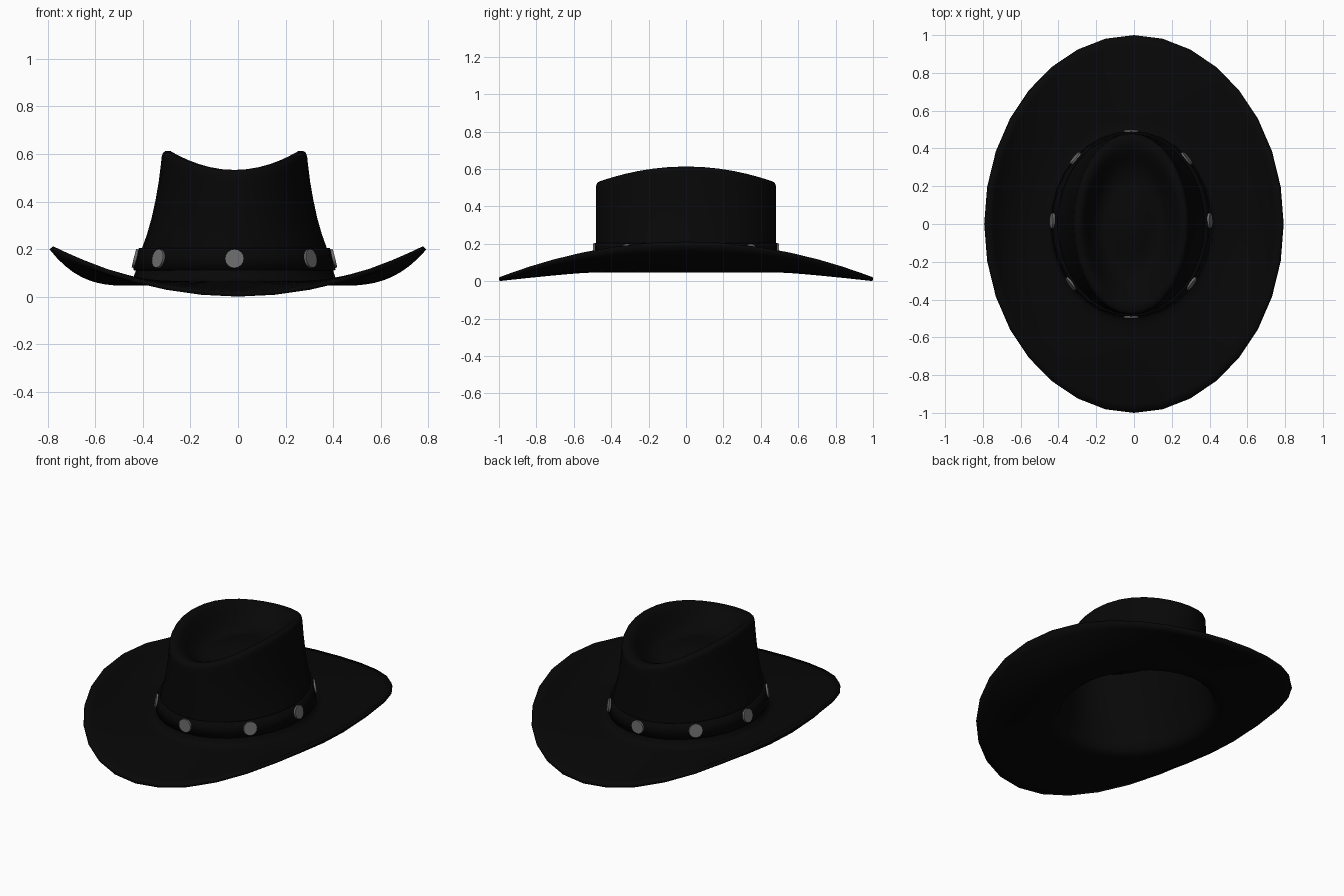
import bpy, bmesh, math
from mathutils import Vector

if "Cube" in bpy.data.objects:
    bpy.data.objects.remove(bpy.data.objects["Cube"])

SEG = 32
OFF = -0.015          # the crown sits slightly off-centre on the brim


def material(name, v):
    m = bpy.data.materials.new(name)
    m.diffuse_color = (v, v, v, 1)
    m.use_nodes = True
    m.node_tree.nodes["Principled BSDF"].inputs["Base Color"].default_value = m.diffuse_color
    return m


black_felt = material("black felt", 0.0022)
black_leather = material("black leather", 0.0018)
grey_metal = material("grey metal", 0.16)


def finish(obj, angle):
    bpy.ops.object.select_all(action='DESELECT')
    obj.select_set(True)
    bpy.context.view_layer.objects.active = obj
    bpy.ops.object.shade_smooth_by_angle(angle=math.radians(angle))


def loft(name, rings, mat, cap=False, thickness=0.02, offset=-1.0):
    """Skin a list of rings; each ring is a function angle -> (x, y, z)."""
    bm = bmesh.new()
    loops = [[bm.verts.new(r(2 * math.pi * i / SEG)) for i in range(SEG)] for r in rings]
    for a, b in zip(loops, loops[1:]):
        for i in range(SEG):
            j = (i + 1) % SEG
            bm.faces.new((a[i], a[j], b[j], b[i]))
    if cap:
        bm.faces.new(loops[-1])
    me = bpy.data.meshes.new(name)
    bm.to_mesh(me)
    bm.free()
    me.materials.append(mat)
    obj = bpy.data.objects.new(name, me)
    bpy.context.collection.objects.link(obj)
    finish(obj, 70)
    mod = obj.modifiers.new("thickness", 'SOLIDIFY')
    mod.thickness = thickness
    mod.offset = offset
    return obj


def rim_height(y):
    return 0.613 - 0.08 * (y / 0.47) ** 2


# brim: dips front and back, curls up at the sides
def brim_ring(t):
    def f(a):
        side = math.cos(a) ** 2
        rx, ry = 0.445 + (0.778 - 0.445) * t, 0.51 + (1.0 - 0.51) * t
        inner, outer = 0.066, 0.02 + 0.192 * side
        z = inner + (outer - inner) * t ** (1.2 + 1.6 * side)
        return (rx * math.cos(a) + OFF * (1 - t), ry * math.sin(a), z)
    return f


def flat_ring(rx, ry, z):
    return lambda a: (rx * math.cos(a) + OFF, ry * math.sin(a), z)


# crown wall: height is a fraction between the band and the curved rim
def wall_ring(rx, ry, frac):
    def f(a):
        y = ry * math.sin(a)
        return (rx * math.cos(a) + OFF, y, 0.2 + frac * (rim_height(y) - 0.2))
    return f


# crown dent: blends from the rim height to a given floor height
def dent_ring(k, blend, floor):
    def f(a):
        top = rim_height(0.47 * math.sin(a))
        return (0.30 * k * math.cos(a) + OFF, 0.48 * k * math.sin(a),
                top + (floor - top) * blend)
    return f


rings = [brim_ring(t) for t in (1, 0.9, 0.8, 0.7, 0.6, 0.5, 0.4, 0.3, 0.2, 0.1, 0)]
rings += [flat_ring(0.425, 0.492, 0.08), flat_ring(0.413, 0.486, 0.115),
          flat_ring(0.392, 0.481, 0.195)]
rings += [wall_ring(*p) for p in ((0.368, 0.48, 0.15), (0.348, 0.48, 0.32),
                                  (0.332, 0.48, 0.5), (0.319, 0.48, 0.68),
                                  (0.310, 0.48, 0.85), (0.306, 0.48, 0.94),
                                  (0.301, 0.475, 0.98))]
rings += [dent_ring(*p) for p in ((0.965, 0, 0.5), (0.90, 0, 0.48), (0.83, 0.16, 0.47),
                                  (0.75, 0.48, 0.46), (0.65, 0.82, 0.455), (0.54, 1, 0.45),
                                  (0.42, 1, 0.45), (0.30, 1, 0.465), (0.15, 1, 0.475),
                                  (0.04, 1, 0.478))]
loft("hat_body", rings, black_felt, cap=True)

# band around the base of the crown
loft("hat_band", [flat_ring(0.426, 0.492, 0.112), flat_ring(0.402, 0.489, 0.205)],
     black_leather, thickness=0.012)

# round metal studs on the band
for i, deg in enumerate((2, 45, 90, 135, 178, 220, 270, 320)):
    a = math.radians(deg)
    rx, ry = 0.417, 0.492
    normal = Vector((math.cos(a) / rx, math.sin(a) / ry, 0)).normalized()
    normal.z = 0.25 * abs(math.cos(a))
    bpy.ops.mesh.primitive_cylinder_add(
        vertices=16, radius=0.04, depth=0.012,
        location=(rx * math.cos(a) + OFF, ry * math.sin(a), 0.16),
        rotation=normal.to_track_quat('Z', 'Y').to_euler())
    stud = bpy.context.object
    stud.name = f"band_stud_{i + 1}"
    stud.data.materials.append(grey_metal)
    finish(stud, 40)
